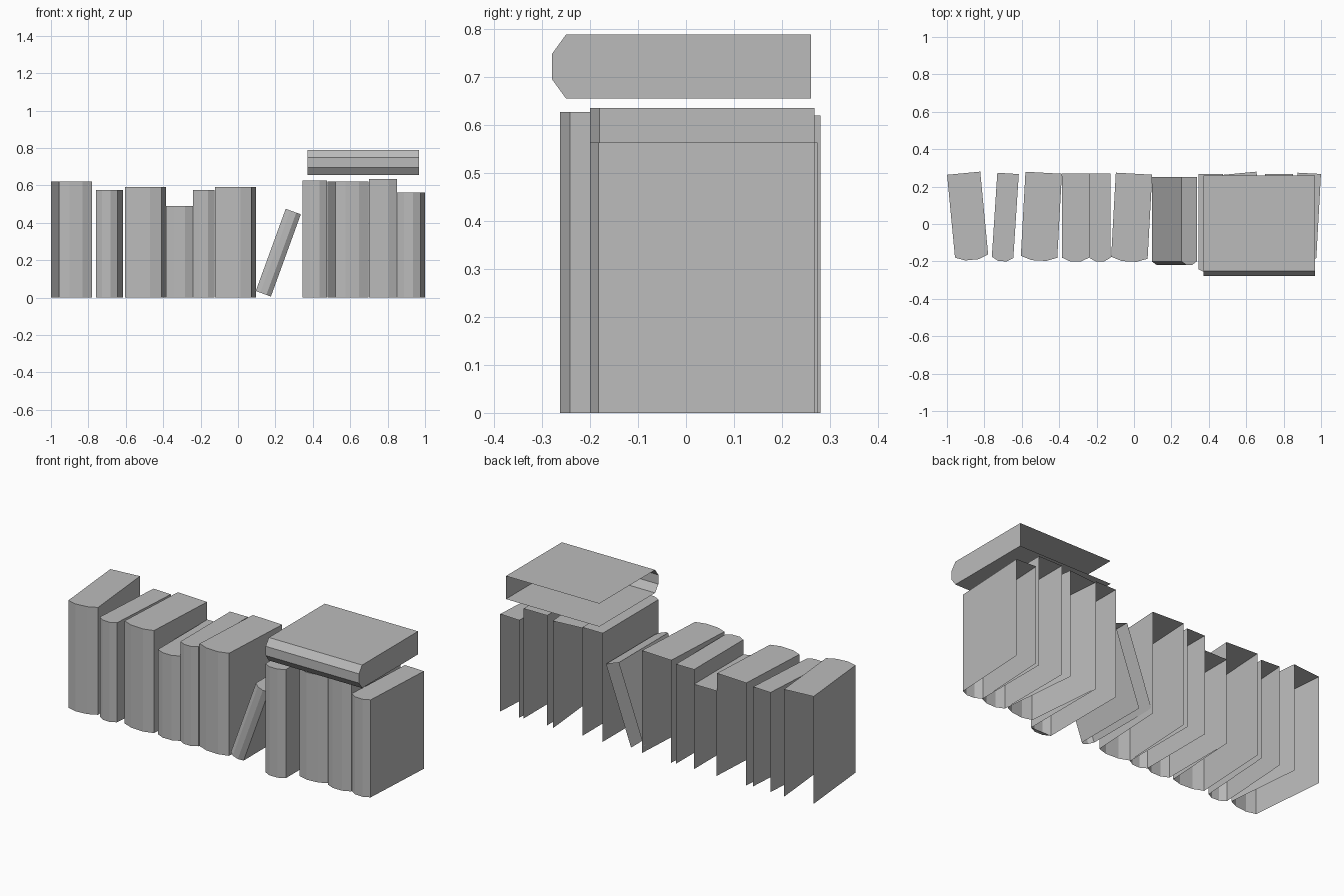
import bpy
from math import radians
from mathutils import Matrix

cube = bpy.data.objects.get("Cube")
if cube:
    bpy.data.objects.remove(cube, do_unlink=True)

grey = bpy.data.materials.new("plain grey")
grey.use_nodes = True
grey.diffuse_color = (0.5, 0.5, 0.5, 1)
grey.node_tree.nodes["Principled BSDF"].inputs["Base Color"].default_value = (0.5, 0.5, 0.5, 1)


def book(name, corner, width, height, depth=0.45, turn=0, lean=0, spine=0.02, spine_cap=False):
    """Book shell: two covers, a three-sided spine and a top; fore edge and bottom are open.
    corner is the bottom left corner where cover meets spine."""
    profile = [(0, depth), (0, 0), (0.3 * width, -spine), (0.7 * width, -spine),
               (width, 0), (width, depth)]
    n = len(profile)
    verts = [(x, y, z) for z in (0, height) for x, y in profile]
    # covers and spine strips, then the top
    faces = [(i, i + 1, i + 1 + n, i + n) for i in range(n - 1)]
    faces.append(tuple(range(n, 2 * n)))
    if spine_cap:
        faces.append((4, 3, 2, 1))
    mesh = bpy.data.meshes.new(name)
    mesh.from_pydata(verts, [], faces)
    mesh.materials.append(grey)
    mesh.update()
    obj = bpy.data.objects.new(name, mesh)
    bpy.context.scene.collection.objects.link(obj)
    obj.matrix_world = (Matrix.Translation(corner) @ Matrix.Rotation(turn, 4, 'Z')
                        @ Matrix.Rotation(radians(lean), 4, 'Y'))
    return obj


# Upright row, from the model's right to its left: x, y, width, height, depth, turn
row = [
    (-0.957, -0.18, 0.178, 0.62, 0.445, 0.095),
    (-0.76, -0.175, 0.115, 0.575, 0.45, -0.065),
    (-0.605, -0.17, 0.195, 0.592, 0.45, -0.055),
    (-0.385, -0.18, 0.145, 0.49, 0.45, 0),
    (-0.24, -0.18, 0.115, 0.575, 0.45, 0),
    (-0.122, -0.175, 0.195, 0.592, 0.45, -0.055),
    (0.345, -0.242, 0.13, 0.627, 0.51, 0),
    (0.52, -0.18, 0.178, 0.62, 0.445, 0.095),
    (0.70, -0.18, 0.15, 0.635, 0.448, 0),
    (0.85, -0.175, 0.125, 0.563, 0.45, -0.055),
]
for i, (x, y, w, h, d, turn) in enumerate(row):
    book(f"upright_book_{i + 1}", (x, y, 0), w, h, d, turn, spine_cap=(i == 6))

# Leaning book in the gap, and the book lying flat on top
book("leaning_book", (0.095, -0.2, 0.035), 0.086, 0.468, lean=20, spine=0.018)
book("flat_book", (0.372, -0.25, 0.788), 0.133, 0.596, 0.51, lean=90, spine=0.029)
